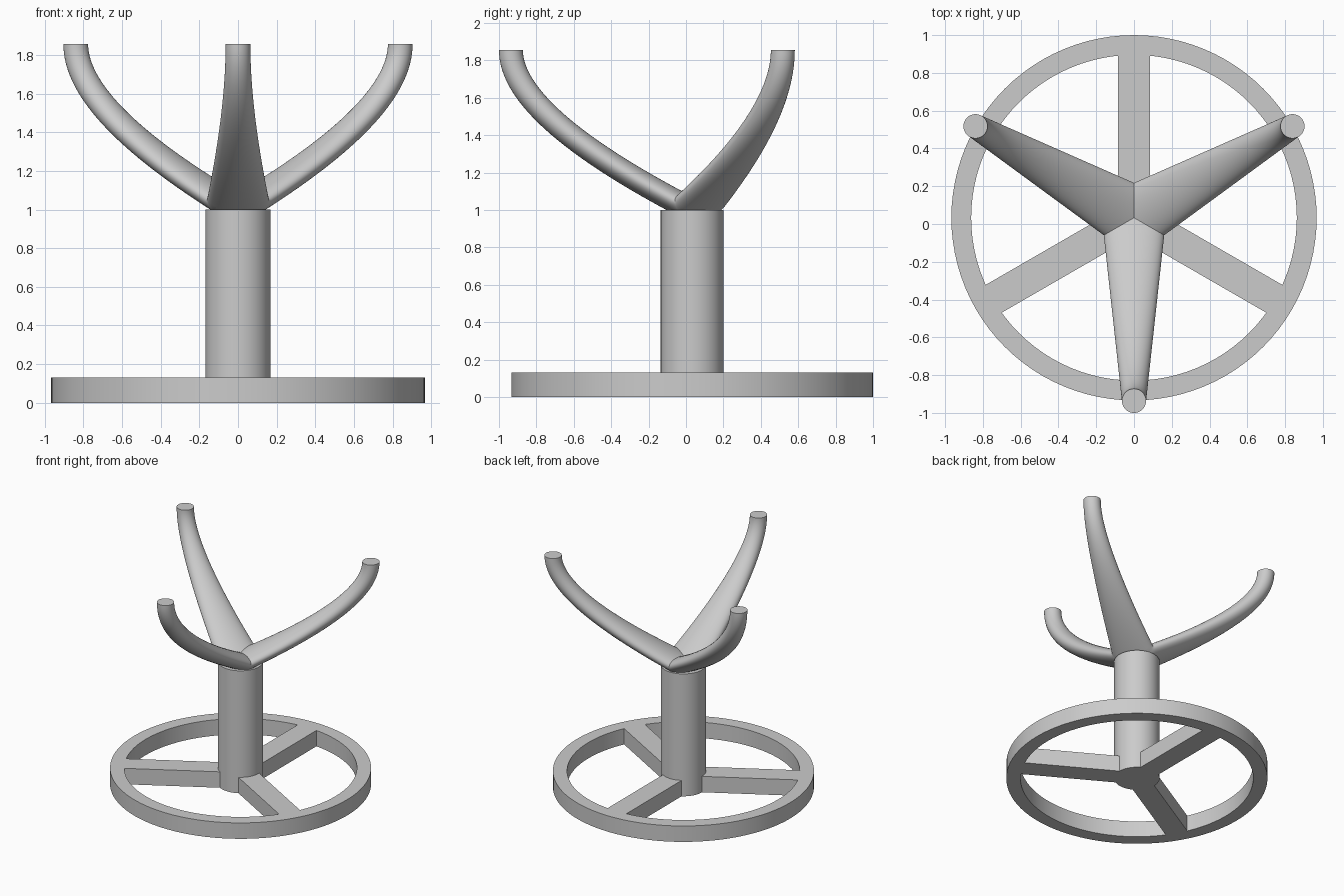
import bpy, bmesh, math
from mathutils import Matrix, Vector

if "Cube" in bpy.data.objects:
    bpy.data.objects.remove(bpy.data.objects["Cube"])

AXIS_Y = 0.033          # the stand's axis
SEGMENTS = 96
BASE_H = 0.13
TIP = 0.969             # arm reach from the axis
TOP = 1.855

grey = bpy.data.materials.new("plain grey")
grey.use_nodes = True
grey.diffuse_color = (0.6, 0.6, 0.6, 1)
grey.node_tree.nodes["Principled BSDF"].inputs["Base Color"].default_value = (0.6, 0.6, 0.6, 1)


def finish(bm, name):
    bmesh.ops.recalc_face_normals(bm, faces=bm.faces)
    mesh = bpy.data.meshes.new(name)
    bm.to_mesh(mesh)
    bm.free()
    mesh.materials.append(grey)
    obj = bpy.data.objects.new(name, mesh)
    obj.location.y = AXIS_Y
    bpy.context.collection.objects.link(obj)
    return obj


def smooth(obj):
    bpy.ops.object.select_all(action='DESELECT')
    obj.select_set(True)
    bpy.context.view_layer.objects.active = obj
    bpy.ops.object.shade_smooth_by_angle(angle=math.radians(30))


def lathe(name, profile):
    """Spin a closed radius/height profile round the axis."""
    bm = bmesh.new()
    verts = [bm.verts.new((r, 0, z)) for r, z in profile]
    edges = [bm.edges.new((verts[i - 1], verts[i])) for i in range(len(verts))]
    bmesh.ops.spin(bm, geom=verts + edges, axis=(0, 0, 1), cent=(0, 0, 0),
                   angle=math.tau, steps=SEGMENTS, use_merge=True)
    bmesh.ops.remove_doubles(bm, verts=bm.verts, dist=1e-4)
    return finish(bm, name)


# Base ring
ring = lathe("base_ring", [(0.862, 0), (0.967, 0), (0.967, BASE_H), (0.862, BASE_H)])

# Three spokes, merged flush into the ring
for i in range(3):
    bm = bmesh.new()
    inner, outer = 0.14, 0.9
    bmesh.ops.create_cube(bm, size=1)
    bmesh.ops.scale(bm, vec=(outer - inner, 0.17, BASE_H), verts=bm.verts)
    bmesh.ops.translate(bm, vec=((inner + outer) / 2, 0, BASE_H / 2), verts=bm.verts)
    bmesh.ops.rotate(bm, matrix=Matrix.Rotation(math.radians(90 + 120 * i), 3, 'Z'), verts=bm.verts)
    spoke = finish(bm, "spoke")
    union = ring.modifiers.new("spoke", 'BOOLEAN')
    union.operation = 'UNION'
    union.solver = 'EXACT'
    union.object = spoke
    bpy.context.view_layer.objects.active = ring
    bpy.ops.object.modifier_apply(modifier=union.name)
    bpy.data.objects.remove(spoke)
smooth(ring)

# Column
bm = bmesh.new()
bmesh.ops.create_cone(bm, cap_ends=True, segments=SEGMENTS, radius1=0.168, radius2=0.168, depth=1)
bmesh.ops.translate(bm, vec=(0, 0, 0.5), verts=bm.verts)
smooth(finish(bm, "column"))


# Arms: tapering ellipses swept along a curve that ends upright
def arm_mesh(bm, angle):
    start, control, end = Vector((0, 1)), Vector((TIP, 1.5)), Vector((TIP, TOP))
    steps, sides, rings = 40, 48, []
    for k in range(steps + 1):
        t = -0.08 + 1.08 * k / steps
        p = (1 - t) ** 2 * start + 2 * t * (1 - t) * control + t * t * end
        d = ((1 - t) * (control - start) + t * (end - control)).normalized()
        half = 0.17 + (0.064 - 0.17) * p.x / TIP
        ring_verts = []
        for j in range(sides):
            a = math.tau * j / sides
            c = 0.064 * math.cos(a)
            ring_verts.append(bm.verts.new((p.x - d.y * c, half * math.sin(a), p.y + d.x * c)))
        rings.append(ring_verts)
    for lower, upper in zip(rings, rings[1:]):
        for j in range(sides):
            bm.faces.new((lower[j - 1], lower[j], upper[j], upper[j - 1]))
    bm.faces.new(rings[-1])
    # Mitre against the neighbouring arms
    for side in (1, -1):
        edge = math.radians(60 * side)
        normal = Vector((-math.sin(edge), math.cos(edge), 0)) * side
        bmesh.ops.bisect_plane(bm, geom=bm.verts[:] + bm.edges[:] + bm.faces[:],
                               plane_co=(0, 0, 0), plane_no=normal, clear_outer=True)
    bmesh.ops.rotate(bm, matrix=Matrix.Rotation(angle, 3, 'Z'), verts=bm.verts)


arms = bmesh.new()
for i in range(3):
    part = bmesh.new()
    arm_mesh(part, math.radians(-90 + 120 * i))
    temp = bpy.data.meshes.new("arm_part")
    part.to_mesh(temp)
    part.free()
    arms.from_mesh(temp)
    bpy.data.meshes.remove(temp)
bmesh.ops.remove_doubles(arms, verts=arms.verts, dist=1e-4)
smooth(finish(arms, "support_arms"))
